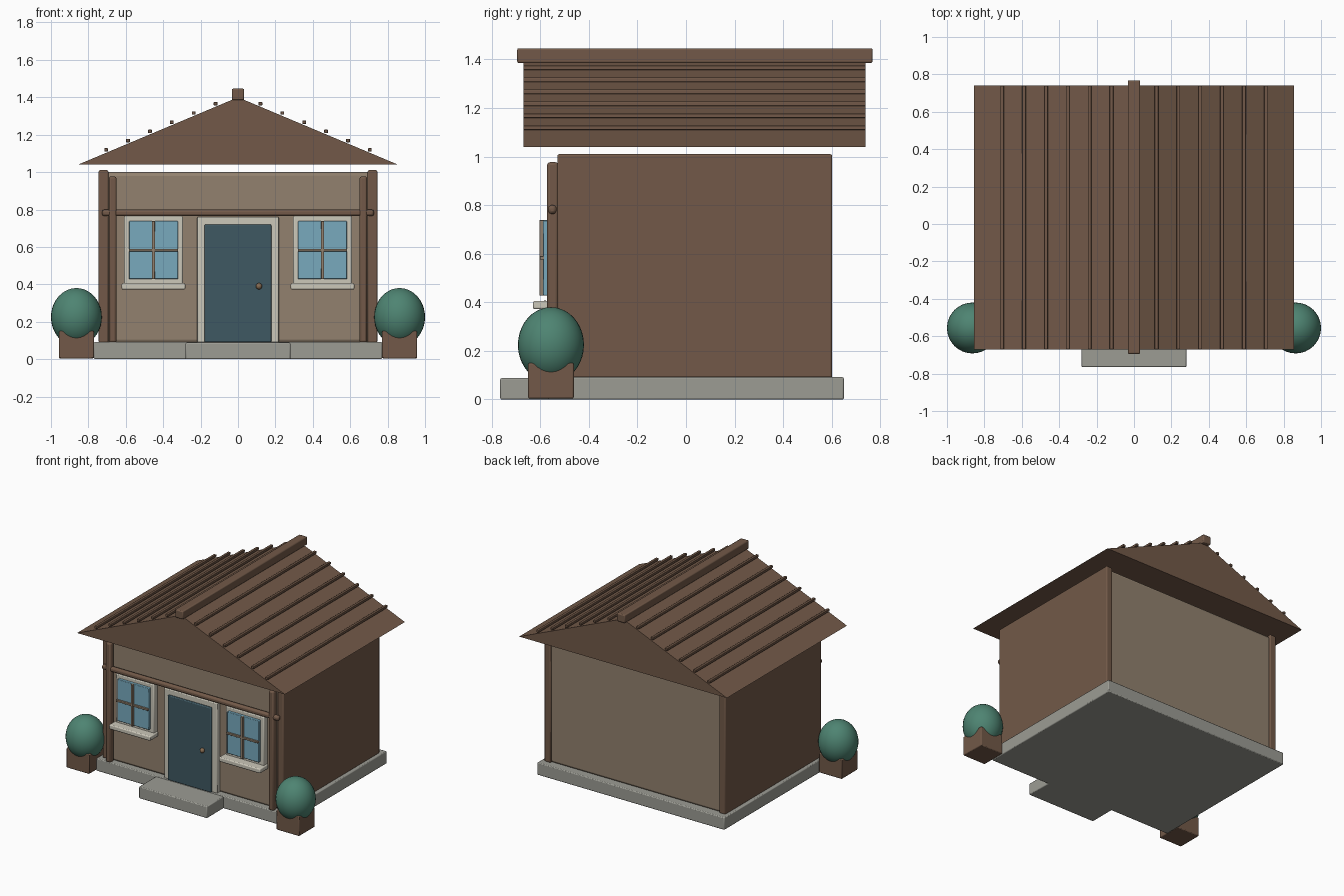
import bpy, math

default = bpy.data.objects.get("Cube")
if default:
    bpy.data.objects.remove(default, do_unlink=True)


def linear(c):
    c /= 255
    return c / 12.92 if c <= 0.04045 else ((c + 0.055) / 1.055) ** 2.4


def material(name, *rgb):
    m = bpy.data.materials.new(name)
    m.use_nodes = True
    color = [linear(c) for c in rgb] + [1]
    m.diffuse_color = color
    m.node_tree.nodes["Principled BSDF"].inputs["Base Color"].default_value = color
    return m


wood = material("brown wood", 114, 89, 72)
plaster = material("tan plaster", 146, 129, 110)
stone = material("grey stone", 156, 156, 148)
trim = material("cream trim", 204, 200, 186)
door_blue = material("dark teal", 62, 88, 98)
glass = material("window blue", 120, 170, 190)
leaf = material("shrub green", 78, 132, 114)
brass = material("dull brass", 135, 108, 82)


def finish(obj, name, mat, bevel=0, segments=2):
    obj.name = obj.data.name = name
    obj.data.materials.append(mat)
    bpy.ops.object.transform_apply(location=False, rotation=True, scale=True)
    if bevel:
        mod = obj.modifiers.new("soft_edges", "BEVEL")
        mod.width, mod.segments = bevel, segments
    bpy.ops.object.shade_smooth_by_angle(angle=math.radians(35))
    return obj


def box(name, x, y, z, mat, bevel=0.004):
    """Box from (min, max) pairs along each axis."""
    bpy.ops.mesh.primitive_cube_add(size=1, location=[(a + b) / 2 for a, b in (x, y, z)])
    obj = bpy.context.object
    obj.scale = [b - a for a, b in (x, y, z)]
    return finish(obj, name, mat, bevel)


def ball(name, center, radii, mat):
    bpy.ops.mesh.primitive_uv_sphere_add(segments=32, ring_count=20, radius=1, location=center)
    obj = bpy.context.object
    obj.scale = radii
    return finish(obj, name, mat)


def around(c, half):
    return (c - half, c + half)


# Base and front step
box("foundation", (-0.77, 0.77), (-0.57, 0.65), (0, 0.092), stone, 0.006)
box("front_step", (-0.28, 0.28), (-0.765, -0.55), (0, 0.088), stone, 0.006)

# House body
box("house_body", (-0.71, 0.71), (-0.525, 0.59), (0.085, 1.0), plaster, 0.02)

# Roof: gable prism
F, B = -0.67, 0.74
EAVE, APEX, HALF = 1.04, 1.4, 0.855
verts = [(x, y, z) for y in (F, B) for x, z in ((-HALF, EAVE), (HALF, EAVE), (0, APEX))]
faces = [(0, 1, 2), (5, 4, 3), (0, 3, 4, 1), (1, 4, 5, 2), (2, 5, 3, 0)]
mesh = bpy.data.meshes.new("roof")
mesh.from_pydata(verts, [], faces)
roof = bpy.data.objects.new("roof", mesh)
bpy.context.collection.objects.link(roof)
mesh.materials.append(wood)
box("ridge_cap", (-0.033, 0.033), (-0.695, 0.768), (1.385, 1.446), wood, 0.007)

# Door
box("door_frame", (-0.218, 0.218), (-0.557, -0.5), (0.088, 0.76), trim, 0.006)
box("door", (-0.18, 0.178), (-0.572, -0.52), (0.09, 0.72), door_blue, 0.006)
ball("door_knob", (0.112, -0.58, 0.39), (0.017, 0.017, 0.017), brass)

# Front beam
box("front_beam", (-0.727, 0.727), (-0.568, -0.533), (0.764, 0.8), wood, 0.013)

for side, s in (("left", 1), ("right", -1)):
    # Side walls and posts
    box(side + "_side_wall", around(s * 0.719, 0.026), (-0.53, 0.602), (0.088, 1.01), wood, 0.008)
    box(side + "_post", around(s * 0.67, 0.021), (-0.572, -0.525), (0.088, 0.977), wood, 0.012)

    # Roof battens
    for i in range(6):
        x = 0.12 + 0.117 * i
        z = APEX - (APEX - EAVE) * x / HALF + 0.016
        box(f"{side}_batten_{i + 1}", around(s * x, 0.01), (F, B), around(z, 0.009), wood, 0.003)

    # Windows
    wx = s * 0.452
    box(side + "_window_frame", around(wx, 0.157), (-0.567, -0.5), (0.395, 0.765), trim, 0.006)
    box(side + "_window_glass", around(wx, 0.131), (-0.588, -0.55), (0.428, 0.738), glass, 0.004)
    box(side + "_window_upright", around(wx, 0.008), (-0.604, -0.58), (0.428, 0.738), plaster, 0.002)
    box(side + "_window_crossbar", around(wx, 0.131), (-0.602, -0.58), around(0.583, 0.007), plaster, 0.002)
    box(side + "_window_sill", around(wx, 0.17), (-0.63, -0.53), (0.372, 0.406), trim, 0.007)

    # Planters
    box(side + "_planter", around(s * 0.864, 0.094), around(-0.556, 0.094), (0.004, 0.15), wood, 0.006)
    ball(side + "_shrub", (s * 0.864, -0.556, 0.225), (0.136, 0.136, 0.155), leaf)
